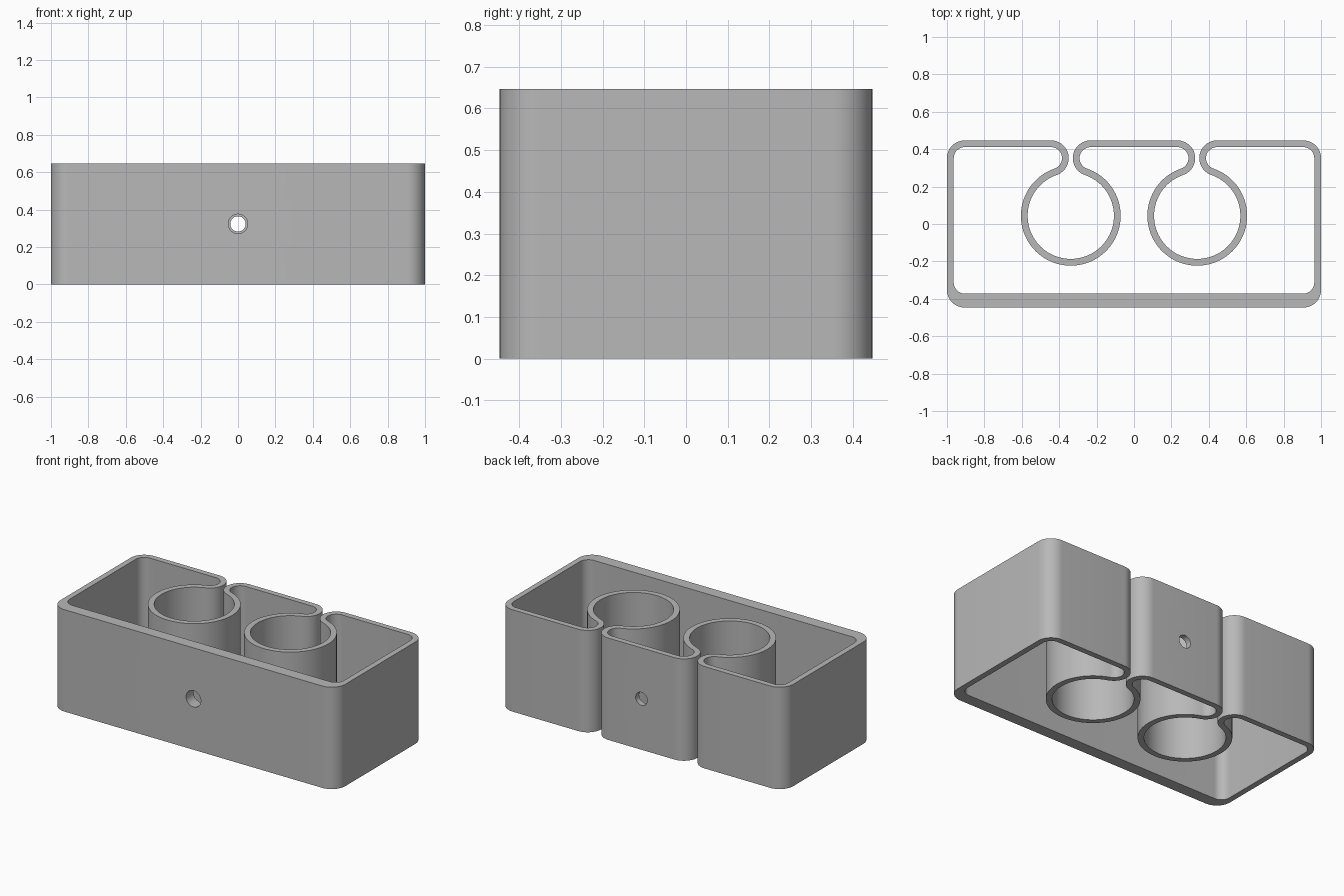
import bpy
import bmesh
from math import sin, cos, radians, degrees, atan2, hypot

if "Cube" in bpy.data.objects:
    bpy.data.objects.remove(bpy.data.objects["Cube"], do_unlink=True)

HEIGHT = 0.647
HALF_X, HALF_Y = 1.0, 0.447
WALL, FRONT_WALL = 0.036, 0.075
CORNER = 0.095                      # outer radius of corners and clip lips
RING_X, RING_Y = 0.338, 0.044       # ring centres, mirrored in x
LIP_DX = 0.106                      # lip centre offset from the ring centre
LIP_Y = HALF_Y - CORNER
RING_R = hypot(LIP_DX, LIP_Y - RING_Y) - CORNER
LEAN = degrees(atan2(LIP_Y - RING_Y, LIP_DX))

grey = bpy.data.materials.new("plain grey")
grey.use_nodes = True
colour = (0.48, 0.48, 0.48, 1)
grey.diffuse_color = colour
grey.node_tree.nodes["Principled BSDF"].inputs["Base Color"].default_value = colour


def arc(x, y, r, start, end, steps):
    angles = [radians(start + (end - start) * i / steps) for i in range(steps + 1)]
    return [(x + r * cos(a), y + r * sin(a)) for a in angles]


def contour(offset, front_offset):
    """Closed outline: rounded box whose back wall folds into two open rings."""
    r = CORNER - offset
    cx = HALF_X - CORNER
    front = -HALF_Y + front_offset + r
    pts = arc(cx, front, r, -90, 0, 12) + arc(cx, LIP_Y, r, 0, 90, 12)
    for x in (RING_X, -RING_X):
        pts += arc(x + LIP_DX, LIP_Y, r, 90, 180 + LEAN, 24)
        pts += arc(x, RING_Y, RING_R + offset, LEAN, -180 - LEAN, 80)[1:-1]
        pts += arc(x - LIP_DX, LIP_Y, r, -LEAN, 90, 24)
    pts += arc(-cx, LIP_Y, r, 90, 180, 12) + arc(-cx, front, r, 180, 270, 12)
    return pts


def cut_hole(target, radius, y):
    bpy.ops.mesh.primitive_cylinder_add(vertices=48, radius=radius, depth=0.16,
                                        location=(0, y, HEIGHT / 2),
                                        rotation=(radians(90), 0, 0))
    cutter = bpy.context.object
    cutter.hide_render = True
    mod = target.modifiers.new("hole", "BOOLEAN")
    mod.operation = "DIFFERENCE"
    mod.solver = "EXACT"
    mod.object = cutter
    bpy.ops.object.select_all(action="DESELECT")
    target.select_set(True)
    bpy.context.view_layer.objects.active = target
    bpy.ops.object.modifier_apply(modifier=mod.name)
    bpy.data.objects.remove(cutter, do_unlink=True)


# Wall band: strip between the two outlines, extruded to full height
bm = bmesh.new()
outer = [bm.verts.new((x, y, 0)) for x, y in contour(0, 0)]
inner = [bm.verts.new((x, y, 0)) for x, y in contour(WALL, FRONT_WALL)]
n = len(outer)
for i in range(n):
    j = (i + 1) % n
    bm.faces.new((outer[i], outer[j], inner[j], inner[i]))
result = bmesh.ops.extrude_face_region(bm, geom=bm.faces[:])
top = [v for v in result["geom"] if isinstance(v, bmesh.types.BMVert)]
bmesh.ops.translate(bm, verts=top, vec=(0, 0, HEIGHT))
bmesh.ops.recalc_face_normals(bm, faces=bm.faces[:])
mesh = bpy.data.meshes.new("clip_holder")
bm.to_mesh(mesh)
bm.free()
mesh.materials.append(grey)
holder = bpy.data.objects.new("clip_holder", mesh)
bpy.context.collection.objects.link(holder)

# Wide access hole in the front wall, narrower screw hole in the back wall
cut_hole(holder, 0.052, -HALF_Y + FRONT_WALL / 2)
cut_hole(holder, 0.041, HALF_Y - WALL / 2)

bpy.ops.object.shade_smooth_by_angle(angle=radians(30))
